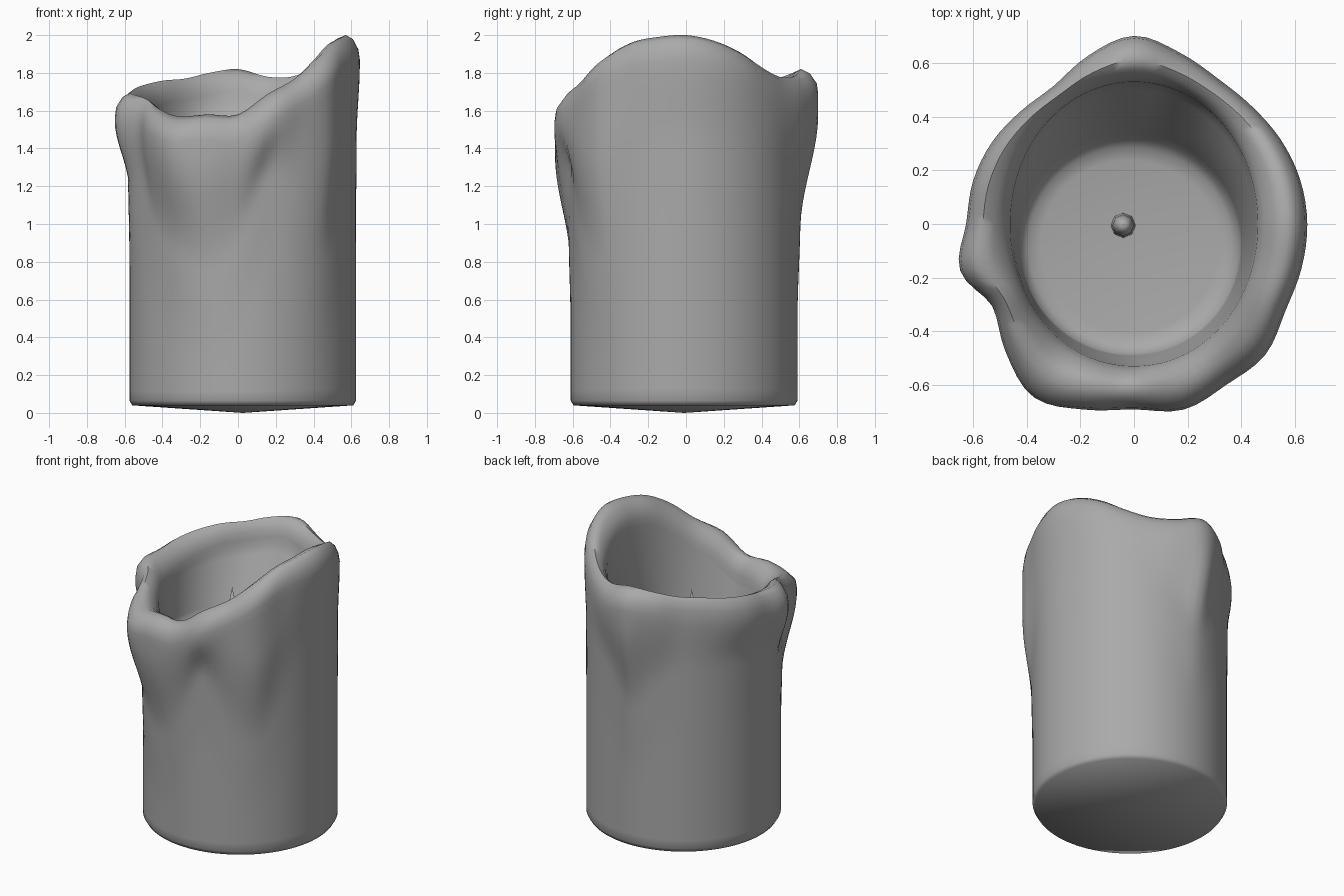
import bpy
import bmesh
from math import cos, sin, pi, radians

cube = bpy.data.objects.get("Cube")
if cube:
    bpy.data.objects.remove(cube, do_unlink=True)

# Single wax grey for everything
grey = bpy.data.materials.new("warm_grey_wax")
grey.use_nodes = True
colour = (0.4, 0.4, 0.4, 1)
grey.diffuse_color = colour
grey.node_tree.nodes["Principled BSDF"].inputs["Base Color"].default_value = colour

# Values every 15 degrees, counter-clockwise from +x, in hundredths
LIP_RADIUS = [64.5, 64, 63, 62, 62.5, 66, 70, 65, 59.5, 59.5, 61, 62,
              62.5, 67, 61, 67.5, 74.5, 71.5, 69, 71.5, 69, 69, 65, 64.5]
RIM_HEIGHT = [200, 197, 191, 183, 178, 178, 182, 180, 177, 176, 174, 172,
              170, 169, 166, 161, 157, 158, 158, 169, 177, 188, 196, 199]
DRIP_END = [145, 145, 140, 130, 130, 120, 98, 115, 130, 130, 130, 130,
            130, 118, 125, 95, 85, 75, 90, 128, 92, 80, 105, 140]
SEGMENTS = 96
FLOOR_Z = 1.2


def around(table, turn):
    """Smooth periodic interpolation of a table, turn in 0..1."""
    n = len(table)
    i = int(turn * n)
    t = turn * n - i
    a, b, c, d = (table[(i + k) % n] / 100 for k in (-1, 0, 1, 2))
    return b + 0.5 * t * (c - a + t * (2*a - 5*b + 4*c - d + t * (3*(b - c) + d - a)))


def ease(t):
    t = max(0.0, min(1.0, t))
    return t * t * (3 - 2 * t)


def wax_column(turn):
    """Points of one vertical section, from the base edge over the rim to the pool."""
    a = turn * 2 * pi
    lip, rim, low = (around(t, turn) for t in (LIP_RADIUS, RIM_HEIGHT, DRIP_END))
    base = 0.6 + 0.025 * cos(a) - 0.01 * sin(a)
    top = rim - 0.13
    high = min(rim - 0.15, low + 0.6)
    section = [(base - 0.015, 0.04), (base, 0.065)]
    # Outer wall, swelling through a thin drip tail into the lip
    rows = 28
    for k in range(1, rows + 1):
        z = 0.065 + (top - 0.065) * k / rows
        tail = ease((z - low + 0.5) / 0.6)
        swell = ease((z - low) / (high - low))
        section.append((base + (lip - base) * (0.15 * tail + 0.85 * swell), z))
    # Thick rounded lip, rolling from the lumpy outside to a rounder opening
    crest = (lip - 0.07 + 0.58 - 0.01 * cos(2 * a)) / 2
    opening = 0.49 - 0.035 * cos(2 * a)
    inset = crest - opening
    section += [(lip - 0.008, rim - 0.075), (lip + (crest - lip) * 0.5, rim - 0.022),
                (crest, rim), (crest - inset * 0.4, rim - 0.02),
                (crest - inset * 0.75, rim - 0.06), (crest - inset * 0.95, rim - 0.11)]
    # Hollow inside, closing to the pool
    z_in = rim - 0.16
    pool_edge = 0.4 - 0.015 * cos(a) - 0.085 * sin(a)
    for k in range(9):
        t = k / 8
        section.append((opening + (pool_edge - opening) * t,
                        z_in + (FLOOR_Z + 0.04 - z_in) * t))
    section += [(pool_edge - 0.03, FLOOR_Z + 0.01), (pool_edge - 0.08, FLOOR_Z)]
    return [(r * cos(a), r * sin(a), z) for r, z in section]


def finish(name, bm, angle):
    bmesh.ops.recalc_face_normals(bm, faces=bm.faces)
    mesh = bpy.data.meshes.new(name)
    bm.to_mesh(mesh)
    bm.free()
    mesh.materials.append(grey)
    obj = bpy.data.objects.new(name, mesh)
    bpy.context.collection.objects.link(obj)
    bpy.ops.object.select_all(action="DESELECT")
    obj.select_set(True)
    bpy.context.view_layer.objects.active = obj
    bpy.ops.object.shade_smooth_by_angle(angle=radians(angle))


# Candle body
bm = bmesh.new()
columns = [[bm.verts.new(p) for p in wax_column(i / SEGMENTS)] for i in range(SEGMENTS)]
underside = bm.verts.new((0.025, -0.01, 0))
pool = bm.verts.new((-0.03, -0.05, FLOOR_Z))
for i, left in enumerate(columns):
    right = columns[(i + 1) % SEGMENTS]
    for k in range(len(left) - 1):
        bm.faces.new((left[k], right[k], right[k + 1], left[k + 1]))
    bm.faces.new((underside, right[0], left[0]))
    bm.faces.new((pool, left[-1], right[-1]))
finish("candle_body", bm, 60)

# Wick, an eight-sided stem with a pointed tip
bm = bmesh.new()
rings = [[bm.verts.new((-0.04 + r * cos(k * pi / 4), -0.005 + r * sin(k * pi / 4), z))
          for k in range(8)] for r, z in ((0.047, FLOOR_Z - 0.02), (0.04, 1.36))]
tip = bm.verts.new((-0.04, -0.005, 1.57))
for k in range(8):
    n = (k + 1) % 8
    bm.faces.new((rings[0][k], rings[0][n], rings[1][n], rings[1][k]))
    bm.faces.new((rings[1][k], rings[1][n], tip))
bm.faces.new(rings[0][::-1])
finish("wick", bm, 60)
